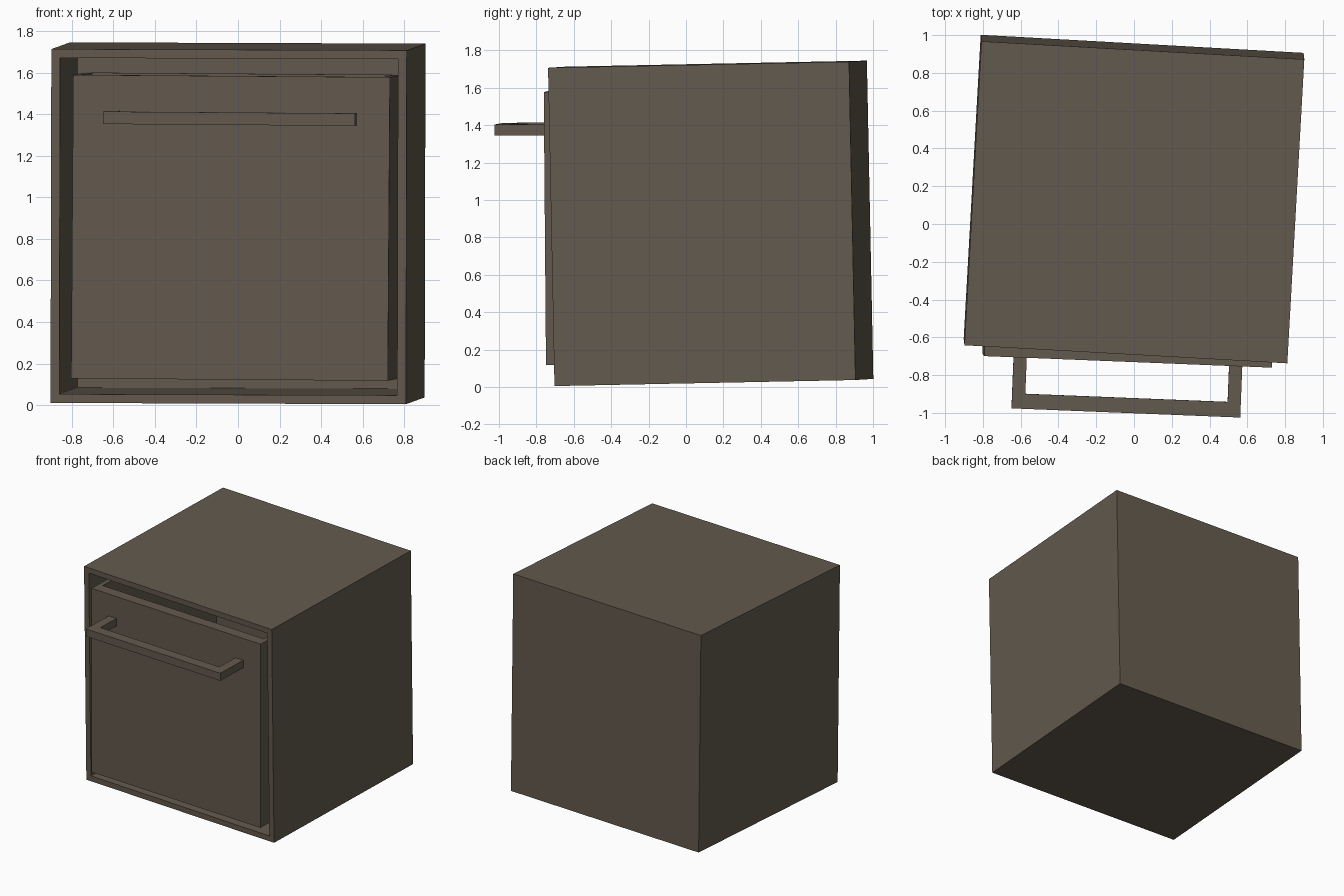
import bpy
import bmesh
from math import radians
from mathutils import Matrix, Vector, Euler

if "Cube" in bpy.data.objects:
    bpy.data.objects.remove(bpy.data.objects["Cube"])

paint = bpy.data.materials.new("dark_taupe")
paint.diffuse_color = (0.125, 0.102, 0.076, 1)
paint.use_nodes = True
paint.node_tree.nodes["Principled BSDF"].inputs["Base Color"].default_value = paint.diffuse_color


def frame(origin, tilt, roll, yaw):
    """Placement of a slightly skewed part."""
    turn = Euler((radians(tilt), radians(roll), radians(yaw))).to_matrix()
    return Matrix.Translation(origin) @ turn.to_4x4()


def finish(name, bm, place):
    bmesh.ops.recalc_face_normals(bm, faces=bm.faces)
    mesh = bpy.data.meshes.new(name)
    bm.to_mesh(mesh)
    bm.free()
    mesh.materials.append(paint)
    obj = bpy.data.objects.new(name, mesh)
    obj.matrix_world = place
    bpy.context.collection.objects.link(obj)


def block(name, lo, hi, place):
    lo, hi = Vector(lo), Vector(hi)
    bm = bmesh.new()
    size = Matrix.Diagonal((hi - lo).to_4d())
    size[3][3] = 1
    bmesh.ops.create_cube(bm, size=1, matrix=Matrix.Translation((lo + hi) / 2) @ size)
    finish(name, bm, place)


def open_box(name, lo, hi, side, wall, depth, place):
    """Box with one side (a direction) opened: rim inset, then pushed in."""
    lo, hi = Vector(lo), Vector(hi)
    side = Vector(side)
    bm = bmesh.new()
    size = Matrix.Diagonal((hi - lo).to_4d())
    size[3][3] = 1
    bmesh.ops.create_cube(bm, size=1, matrix=Matrix.Translation((lo + hi) / 2) @ size)
    bm.normal_update()
    mouth = next(f for f in bm.faces if f.normal.dot(side) > 0.9)
    bmesh.ops.inset_region(bm, faces=[mouth], thickness=wall)
    pushed = bmesh.ops.extrude_discrete_faces(bm, faces=[mouth])["faces"][0]
    bmesh.ops.translate(bm, verts=pushed.verts, vec=-side * depth)
    finish(name, bm, place)


# Outer case, open to the front
case = frame((0.0, 0.132, 0.875), 1.15, 0.2, -3.2)
open_box("case", (-0.856, -0.806, -0.851), (0.856, 0.806, 0.851),
         (0, -1, 0), 0.06, 1.552, case)

# Drawer, origin at the centre of its front; the tub is open on top
drawer = frame((-0.036, -0.724, 0.853), 0.45, 0.42, -2.3)
open_box("drawer_tub", (-0.762, 0.05, -0.73), (0.762, 1.47, 0.73),
         (0, 0, 1), 0.05, 1.40, drawer)
block("drawer_front", (-0.762, 0, -0.73), (0.762, 0.05, 0.73), drawer)

# Handle: crossbar on two posts
block("handle_bar", (-0.606, -0.272, 0.497), (0.606, -0.192, 0.557), drawer)
for name, s in (("left", -1), ("right", 1)):
    x = sorted((s * 0.536, s * 0.606))
    block(name + "_handle_post", (x[0], -0.192, 0.497), (x[1], 0, 0.557), drawer)
